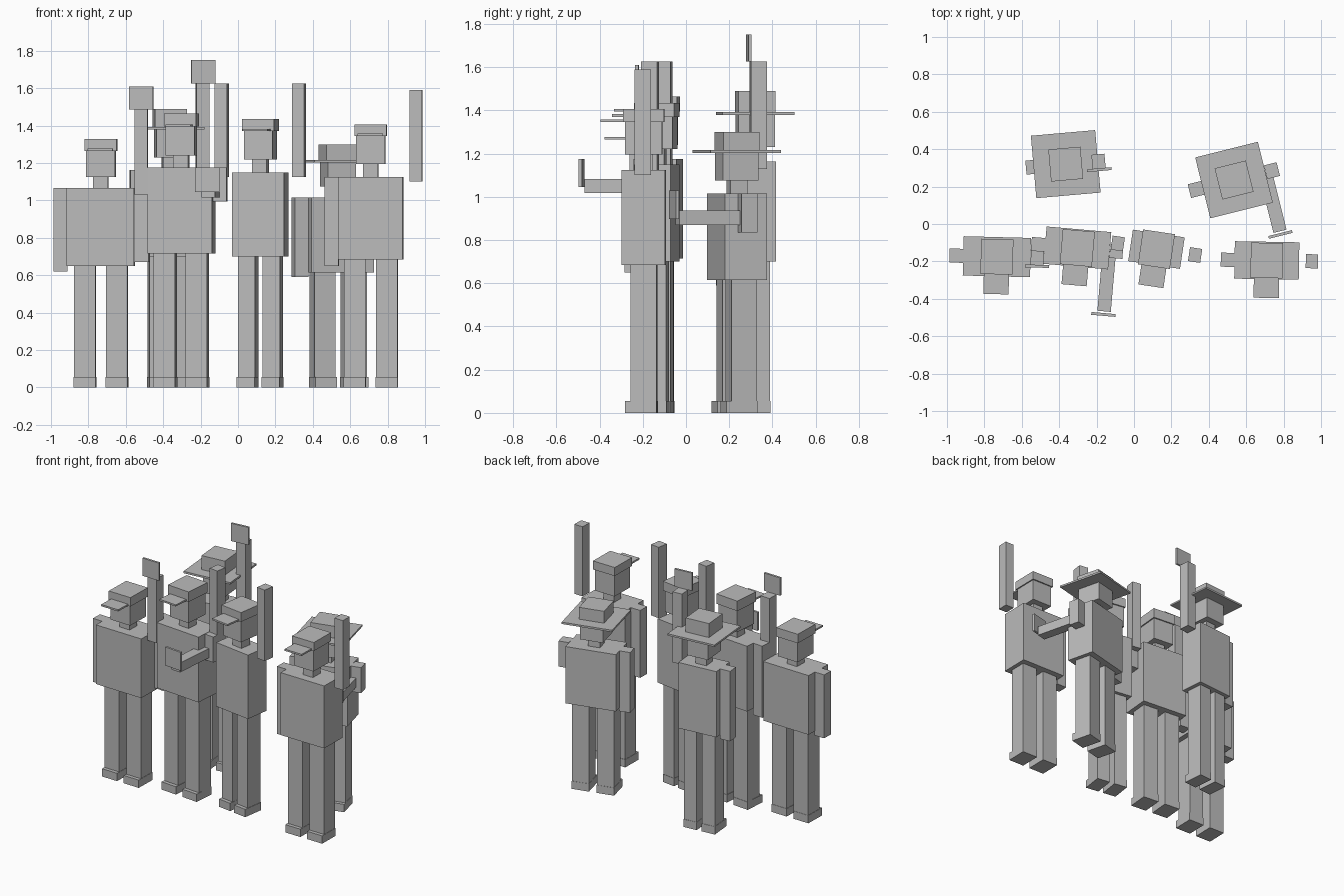
import bpy, math
from mathutils import Matrix

if "Cube" in bpy.data.objects:
    bpy.data.objects.remove(bpy.data.objects["Cube"])

mat = bpy.data.materials.new("plain grey")
mat.diffuse_color = (0.5, 0.5, 0.5, 1)
mat.use_nodes = True
mat.node_tree.nodes["Principled BSDF"].inputs["Base Color"].default_value = mat.diffuse_color


def box(name, frame, x, y, z):
    """Box between (min, max) pairs, placed in a figure's own frame."""
    bpy.ops.mesh.primitive_cube_add(size=1)
    o = bpy.context.object
    o.name = name
    lo_hi = (x, y, z)
    centre = [(a + b) / 2 for a, b in lo_hi]
    size = [b - a for a, b in lo_hi]
    o.data.transform(Matrix.Translation(centre) @ Matrix.Diagonal((*size, 1)))
    o.matrix_world = frame
    o.data.materials.append(mat)


def around(c, w):
    return (c - w / 2, c + w / 2)


def arm(tag, f, side, kind, half, top, arm_bottom, reach):
    """Arms: down, up, up with a card, or bent forward with a card."""
    x = side * (half + 0.036)
    y = around(0, 0.075)
    if kind == "down":
        box(tag + "hanging_arm", f, around(x, 0.075), y, (arm_bottom, top))
    elif kind == "up":
        box(tag + "raised_arm", f, around(x + side * 0.033, 0.066), y, (top - 0.025, reach))
    elif kind == "up_card":
        box(tag + "raised_arm", f, around(x, 0.07), y, (top - 0.035, reach))
        box(tag + "held_card", f, around(x, 0.13), around(-0.045, 0.015),
            (reach, reach + 0.125))
    else:
        box(tag + "upper_arm", f, around(x, 0.07), y, (top - 0.18, top))
        box(tag + "forearm", f, around(0.172, 0.072), (-0.325, 0.0),
            (reach - 0.033, reach + 0.033))
        box(tag + "held_card", f, around(0.17, 0.13), around(-0.342, 0.015),
            (reach - 0.005, reach + 0.125))


def figure(tag, pos, turn, width, depth, hip, top, head, hat_z, hat_top,
           hat, left, right, arm_bottom, reach):
    f = Matrix.Translation((*pos, 0)) @ Matrix.Rotation(math.radians(turn), 4, 'Z')
    half = width / 2
    # legs and boots
    lx, lw = (0.086, 0.115) if width > 0.3 else (0.067, 0.093)
    for side, n in ((-1, "left_"), (1, "right_")):
        box(tag + n + "leg", f, around(side * lx, lw), around(0, 0.12), (0.05, hip))
        box(tag + n + "boot", f, around(side * lx, lw + 0.004), (-0.085, 0.062), (0, 0.055))
    # body, neck and head
    box(tag + "torso", f, (-half, half), around(0, depth), (hip, top))
    box(tag + "neck", f, around(0, 0.08), around(0, 0.08), (top, head))
    box(tag + "head", f, around(0, 0.155), around(0, 0.17), (head, hat_z))
    # headwear
    if hat == "cap":
        box(tag + "cap", f, around(0, 0.172), around(0, 0.188), (hat_z, hat_top))
        box(tag + "visor", f, around(0, 0.135), (-0.2, -0.09), (hat_z, hat_z + 0.012))
    else:
        box(tag + "hat_brim", f, around(0, 0.345), around(0, 0.335), around(hat_z, 0.013))
        box(tag + "hat_crown", f, around(0, 0.172), around(0, 0.172), (hat_z, hat_top))
    arm(tag + "left_", f, -1, left, half, top, arm_bottom, reach)
    arm(tag + "right_", f, 1, right, half, top, arm_bottom, reach)


# front row
figure("first_", (-0.733, -0.175), -1.5, 0.36, 0.21, 0.65, 1.067, 1.125, 1.265, 1.328,
       "cap", "down", "up_card", 0.62, 1.485)
figure("second_", (-0.303, -0.128), -5, 0.347, 0.2, 0.715, 1.175, 1.24, 1.395, 1.465,
       "cap", "down", "forward", 0.67, 1.05)
figure("third_", (0.12, -0.135), -8.5, 0.28, 0.17, 0.70, 1.15, 1.22, 1.37, 1.435,
       "cap", "up", "up", 0.65, 1.625)
figure("fourth_", (0.71, -0.195), -1, 0.345, 0.2, 0.685, 1.125, 1.195, 1.345, 1.405,
       "cap", "down", "up", 0.65, 1.59)
# back row
figure("fifth_", (-0.365, 0.32), 5, 0.28, 0.17, 0.70, 1.163, 1.23, 1.385, 1.49,
       "hat", "down", "up_card", 0.67, 1.625)
figure("sixth_", (0.535, 0.235), 14, 0.345, 0.2, 0.615, 1.015, 1.075, 1.21, 1.3,
       "hat", "down", "forward", 0.59, 0.903)
